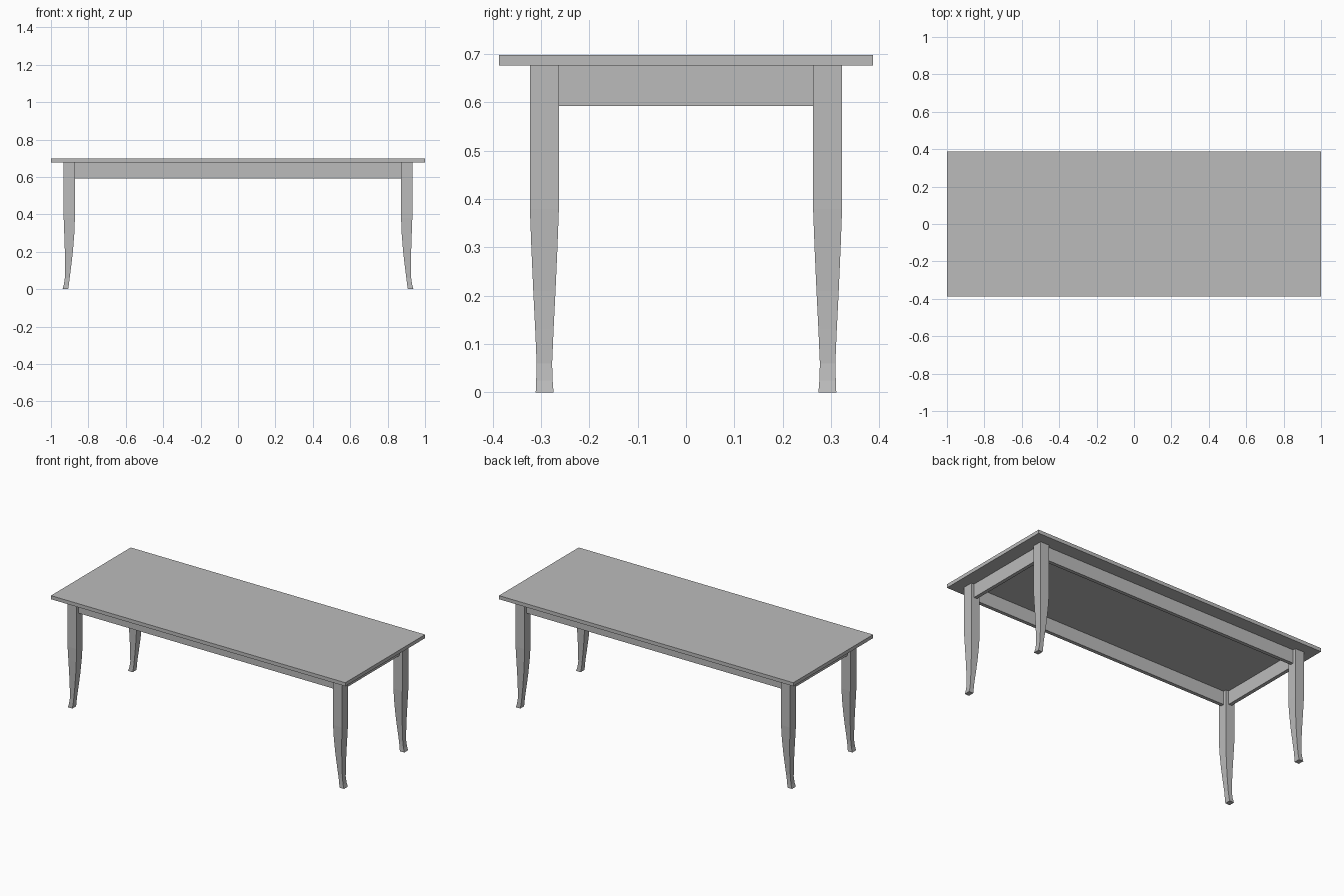
import bpy

cube = bpy.data.objects.get("Cube")
if cube:
    bpy.data.objects.remove(cube, do_unlink=True)

# One plain grey for the whole table
grey = bpy.data.materials.new("plain grey")
grey.use_nodes = True
colour = (0.5, 0.5, 0.5, 1)
grey.diffuse_color = colour
grey.node_tree.nodes["Principled BSDF"].inputs["Base Color"].default_value = colour


def loft(name, sections):
    """Solid through rectangles given as (z, x0, x1, y0, y1), bottom to top."""
    verts, faces = [], []
    for z, x0, x1, y0, y1 in sections:
        verts += [(x0, y0, z), (x1, y0, z), (x1, y1, z), (x0, y1, z)]
    for s in range(len(sections) - 1):
        for i in range(4):
            a, b = 4 * s + i, 4 * s + (i + 1) % 4
            faces.append((a, b, b + 4, a + 4))
    n = len(verts)
    faces += [(3, 2, 1, 0), (n - 4, n - 3, n - 2, n - 1)]
    mesh = bpy.data.meshes.new(name)
    mesh.from_pydata(verts, [], faces)
    mesh.materials.append(grey)
    obj = bpy.data.objects.new(name, mesh)
    bpy.context.collection.objects.link(obj)
    return obj


def box(name, x0, x1, y0, y1, z0, z1):
    return loft(name, [(z0, x0, x1, y0, y1), (z1, x0, x1, y0, y1)])


# Table top
TOP_Z = 0.676
box("table_top", -1, 1, -0.387, 0.387, TOP_Z, 0.698)

# Tapered legs with outward-curving feet: z, inner x, outer x, inner y, outer y
LEG = [
    (0.0, 0.908, 0.938, 0.274, 0.311),
    (0.025, 0.904, 0.931, 0.276, 0.310),
    (0.06, 0.900, 0.926, 0.277, 0.309),
    (0.13, 0.891, 0.925, 0.274, 0.312),
    (0.21, 0.882, 0.926, 0.270, 0.316),
    (0.30, 0.875, 0.929, 0.266, 0.320),
    (0.38, 0.872, 0.932, 0.263, 0.323),
    (TOP_Z, 0.872, 0.932, 0.263, 0.323),
]
for x_name, sx in (("left", 1), ("right", -1)):
    for y_name, sy in (("front", -1), ("back", 1)):
        sections = [(z, *sorted((sx * xi, sx * xo)), *sorted((sy * yi, sy * yo)))
                    for z, xi, xo, yi, yo in LEG]
        loft(f"{y_name}_{x_name}_leg", sections)

# Apron rails set between the legs
RAIL_Z = 0.593
for name, s in (("front", -1), ("back", 1)):
    y0, y1 = sorted((s * 0.282, s * 0.304))
    box(f"{name}_apron", -0.872, 0.872, y0, y1, RAIL_Z, TOP_Z)
for name, s in (("left", 1), ("right", -1)):
    x0, x1 = sorted((s * 0.891, s * 0.913))
    box(f"{name}_apron", x0, x1, -0.263, 0.263, RAIL_Z, TOP_Z)
